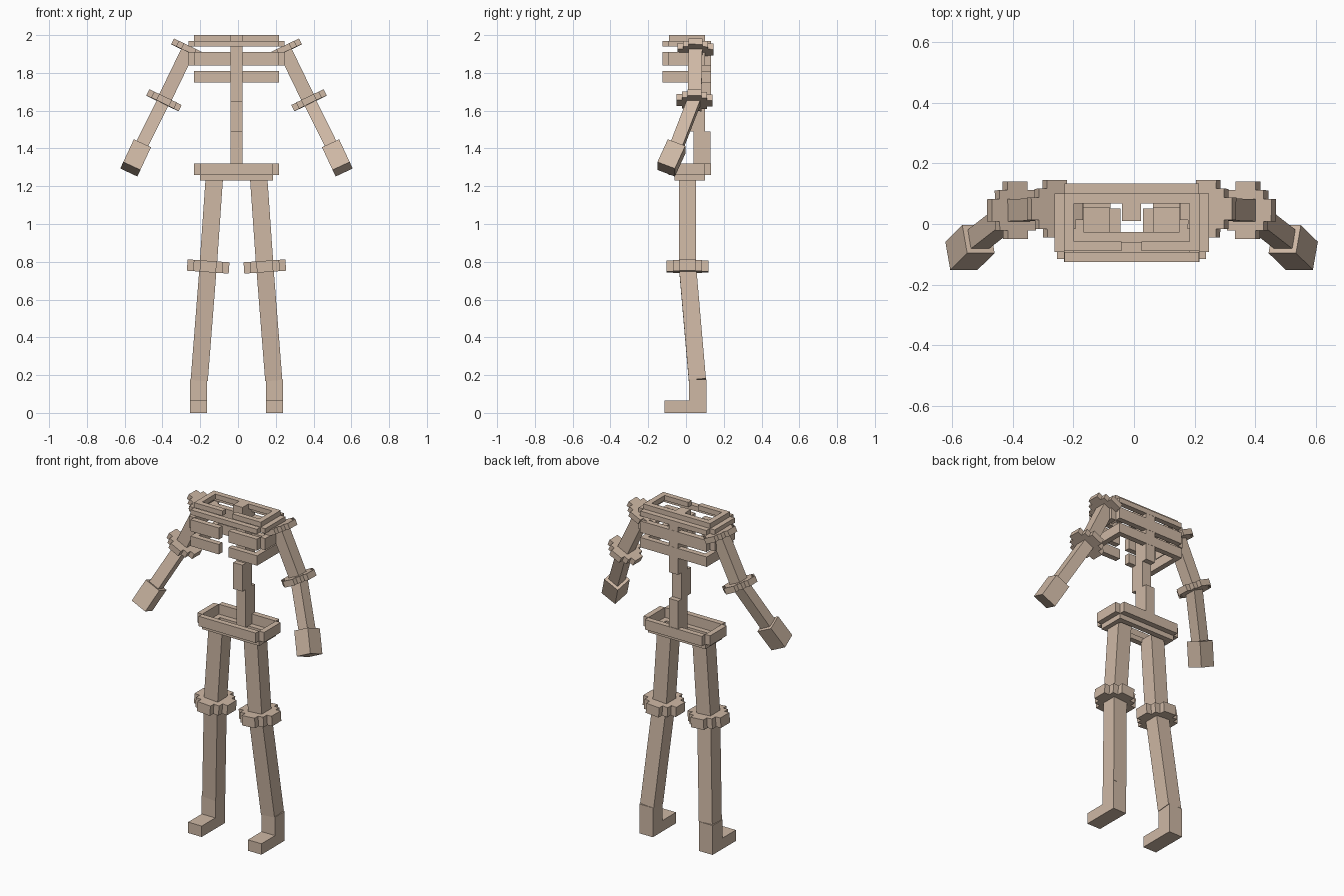
import bpy, bmesh
from mathutils import Vector, Matrix

cube = bpy.data.objects.get("Cube")
if cube:
    bpy.data.objects.remove(cube, do_unlink=True)

bone = bpy.data.materials.new("beige bone")
bone.use_nodes = True
COLOUR = (0.62, 0.48, 0.375, 1)
bone.diffuse_color = COLOUR
bone.node_tree.nodes["Principled BSDF"].inputs["Base Color"].default_value = COLOUR

CX = -0.008   # middle of the body
T = 0.033     # one step of the blocky grid


def finish(name, bm):
    mesh = bpy.data.meshes.new(name)
    bm.to_mesh(mesh)
    bm.free()
    mesh.materials.append(bone)
    ob = bpy.data.objects.new(name, mesh)
    bpy.context.collection.objects.link(ob)
    return ob


def add_box(bm, x, y, z):
    size = Matrix.Diagonal((x[1] - x[0], y[1] - y[0], z[1] - z[0], 1))
    mid = Vector((sum(x) / 2, sum(y) / 2, sum(z) / 2))
    bmesh.ops.create_cube(bm, size=1, matrix=Matrix.Translation(mid) @ size)


def frame(a, b):
    """Axes of a limb running from a to b, with the origin at a."""
    a, b = Vector(a), Vector(b)
    d = (b - a).normalized()
    x = Vector((0, 1, 0)).cross(d).normalized()
    m = Matrix((x, d.cross(x), d)).transposed().to_4x4()
    return Matrix.Translation(a) @ m, (b - a).length


def beam(name, a, b, width):
    m, length = frame(a, b)
    bm = bmesh.new()
    h = width / 2
    add_box(bm, (-h, h), (-h, h), (0, length))
    bm.transform(m)
    return finish(name, bm)


def joint(name, centre, toward, size, thick):
    """Stepped cross-shaped collar around a limb."""
    m, _ = frame(centre, toward)
    bm = bmesh.new()
    for k in (0.39, 0.7, 1.0):
        u, v = size * k / 2, size * (1.39 - k if k != 0.7 else 0.7) / 2
        add_box(bm, (-u, u), (-v, v), (-thick / 2, thick / 2))
    bm.transform(m)
    return finish(name, bm)


def ring(name, half, y, z, notch=True, gap=0):
    """Rectangular hoop; notched corners, optional gap at the front."""
    bm = bmesh.new()
    n = T if notch else 0
    w = half - n
    if gap:
        add_box(bm, (CX - w, CX - gap), (y[0], y[0] + T), z)
        add_box(bm, (CX + gap, CX + w), (y[0], y[0] + T), z)
    else:
        add_box(bm, (CX - w, CX + w), (y[0], y[0] + T), z)
    add_box(bm, (CX - w, CX + w), (y[1] - T, y[1]), z)
    for s in (-1, 1):
        add_box(bm, sorted((CX + s * half, CX + s * (half - T))),
                (y[0] + T, y[1] - T), z)
    return finish(name, bm)


# Pelvis
ring("pelvis", 0.224, (-0.092, 0.133), (1.26, 1.32))
ring("pelvis_base", 0.192, (-0.06, 0.10), (1.23, 1.26), False)

# Rib cage
ring("collar_top", 0.224, (-0.09, 0.10), (1.97, 2.0), False, T)
ring("collar_ring", 0.255, (-0.125, 0.133), (1.94, 1.97))
ring("upper_ribs", 0.255, (-0.125, 0.133), (1.84, 1.91), True, T)
ring("lower_ribs", 0.224, (-0.125, 0.133), (1.75, 1.81), False, T)

# Spine, stepping forward and back
for part, y, z in (("lower", (0.04, 0.13), (1.26, 1.49)),
                   ("middle", (0.01, 0.10), (1.49, 1.65)),
                   ("upper", (0.04, 0.132), (1.65, 1.97)),
                   ("top", (0.01, 0.10), (1.94, 2.0))):
    bm = bmesh.new()
    add_box(bm, (CX - 0.031, CX + 0.031), y, z)
    finish("spine_" + part, bm)

# Arms and legs
for side, s in (("left", 1), ("right", -1)):
    def p(x, y, z):
        return Vector((CX + s * x, y, z))

    # Arm
    shoulder, elbow = p(0.253, 0.05, 1.925), p(0.384, 0.045, 1.655)
    wrist, fist = p(0.506, -0.05, 1.41), p(0.562, -0.105, 1.29)
    beam(side + "_upper_arm", shoulder, elbow, 0.073)
    joint(side + "_shoulder", shoulder, elbow, 0.19, 0.033)
    joint(side + "_elbow", elbow, shoulder, 0.19, 0.036)
    beam(side + "_forearm", elbow, wrist, 0.067)
    beam(side + "_hand", wrist, fist, 0.1)

    # Leg
    hip, knee = p(0.117, 0.008, 1.25), p(0.15, 0.008, 0.775)
    ankle = p(0.197, 0.06, 0.175)
    beam(side + "_thigh", hip, knee, 0.092)
    joint(side + "_knee", knee, hip, 0.222, 0.06)
    beam(side + "_shin", knee, ankle, 0.091)

    # Foot
    bm = bmesh.new()
    x = sorted((CX + s * 0.155, CX + s * 0.246))
    add_box(bm, x, (0.015, 0.108), (0, 0.178))
    add_box(bm, x, (-0.115, 0.015), (0, 0.066))
    finish(side + "_foot", bm)
